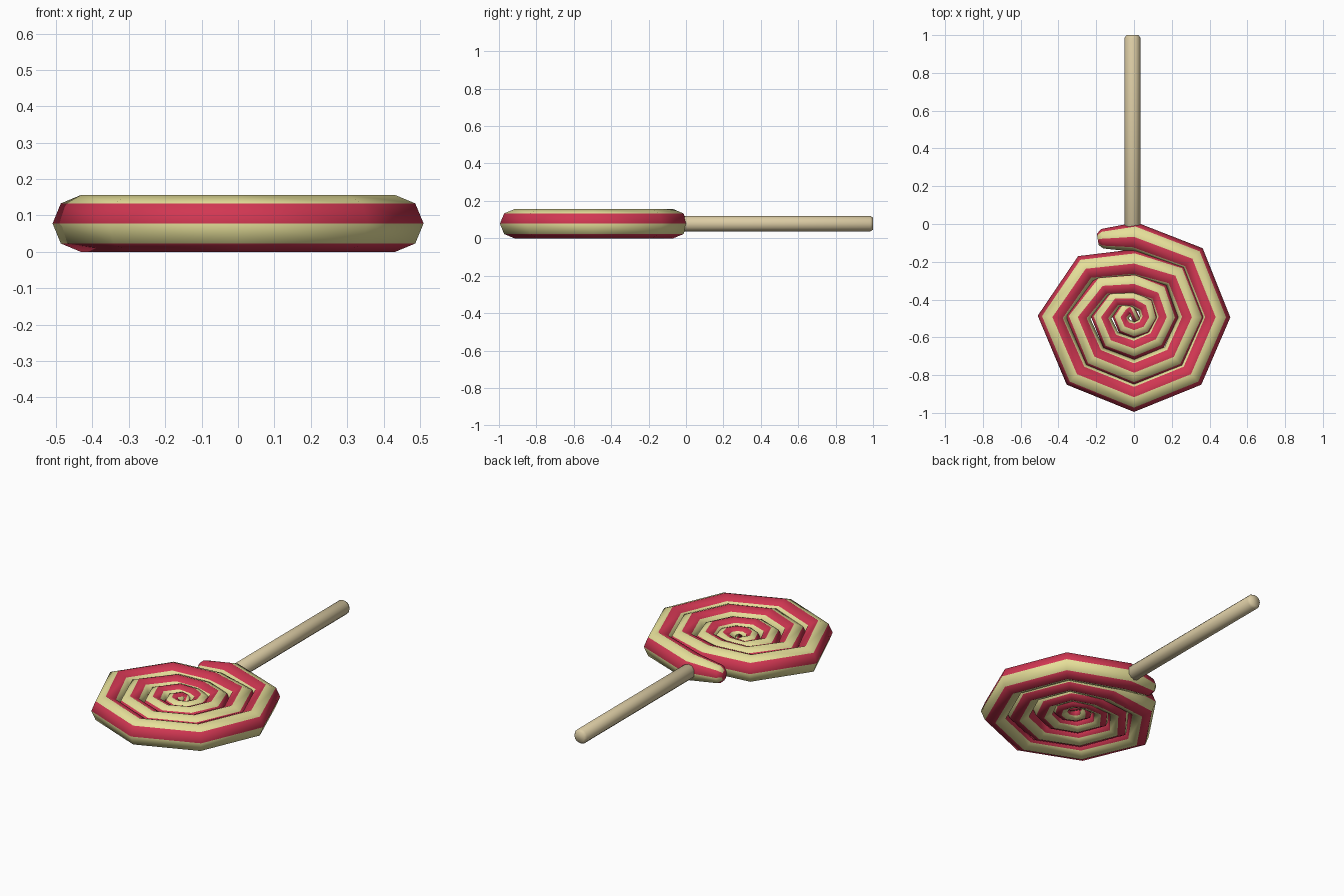
import bpy, bmesh, math
from mathutils import Vector

if "Cube" in bpy.data.objects:
    bpy.data.objects.remove(bpy.data.objects["Cube"])

ZC = 0.078                      # height of the candy centre plane
CENTRE = Vector((0, -0.493, 0))


def material(name, rgb):
    m = bpy.data.materials.new(name)
    m.diffuse_color = (*rgb, 1)
    m.use_nodes = True
    m.node_tree.nodes["Principled BSDF"].inputs["Base Color"].default_value = m.diffuse_color
    return m


cream = material("cream candy", (0.79, 0.74, 0.32))
red = material("red candy", (0.64, 0.038, 0.085))
tan = material("stick tan", (0.71, 0.60, 0.37))


def finish(bm, name, mats):
    bmesh.ops.recalc_face_normals(bm, faces=bm.faces)
    me = bpy.data.meshes.new(name)
    bm.to_mesh(me)
    bm.free()
    for m in mats:
        me.materials.append(m)
    for p in me.polygons:
        p.use_smooth = True
    ob = bpy.data.objects.new(name, me)
    bpy.context.collection.objects.link(ob)
    return ob


def sweep(path, sides, stripes):
    """Tube through (point, radius) pairs lying in the candy plane."""
    bm = bmesh.new()
    rings = []
    for i, (p, r) in enumerate(path):
        t = Vector((0, 0, 0))
        if i > 0:
            t += (p - path[i - 1][0]).normalized()
        if i < len(path) - 1:
            t += (path[i + 1][0] - p).normalized()
        t.normalize()
        out = Vector((-t.y, t.x, 0))
        rings.append([bm.verts.new(p + Vector((0, 0, ZC))
                      + out * r * math.cos(a) + Vector((0, 0, r * math.sin(a))))
                      for a in (2 * math.pi * k / sides for k in range(sides))])
    for a, b in zip(rings, rings[1:]):
        for k in range(sides):
            n = (k + 1) % sides
            f = bm.faces.new((a[k], a[n], b[n], b[k]))
            # alternate red and cream stripes along the rope
            f.material_index = k % 2 if stripes else 0
    bm.faces.new(rings[0])
    bm.faces.new(rings[-1])
    return bm


# Candy rope: outer radius at each 45 degree corner, clockwise from the top
outer = [.503, .515, .51, .505, .502, .505, .51, .44,
         .36, .385, .38, .37, .365, .365, .365, .30,
         .24, .245, .235, .225, .225, .23, .23, .195,
         .15, .14, .13, .12, .115, .115, .115, .10]
path = [(Vector((-.192, -.082, 0)), .03), (Vector((-.168, -.078, 0)), .052)]
for i, ro in enumerate(outer):
    tube = .078 if i < 7 else .078 - (i - 7) * .0015
    a = math.pi / 2 - i * math.pi / 4
    path.append((CENTRE + Vector((math.cos(a), math.sin(a), 0)) * (ro - tube), tube))
# inner end turns into the middle
path.append((CENTRE + Vector((-.02, .055, 0)), .028))
path.append((CENTRE + Vector((.015, -.02, 0)), .022))
finish(sweep(path, 8, True), "candy_spiral", [red, cream])

# Stick with slightly chamfered ends
stick = [(Vector((-.008, y, 0)), r) for y, r in
         ((-.03, .032), (-.015, .042), (.985, .042), (1.0, .032))]
finish(sweep(stick, 12, False), "stick", [tan])
